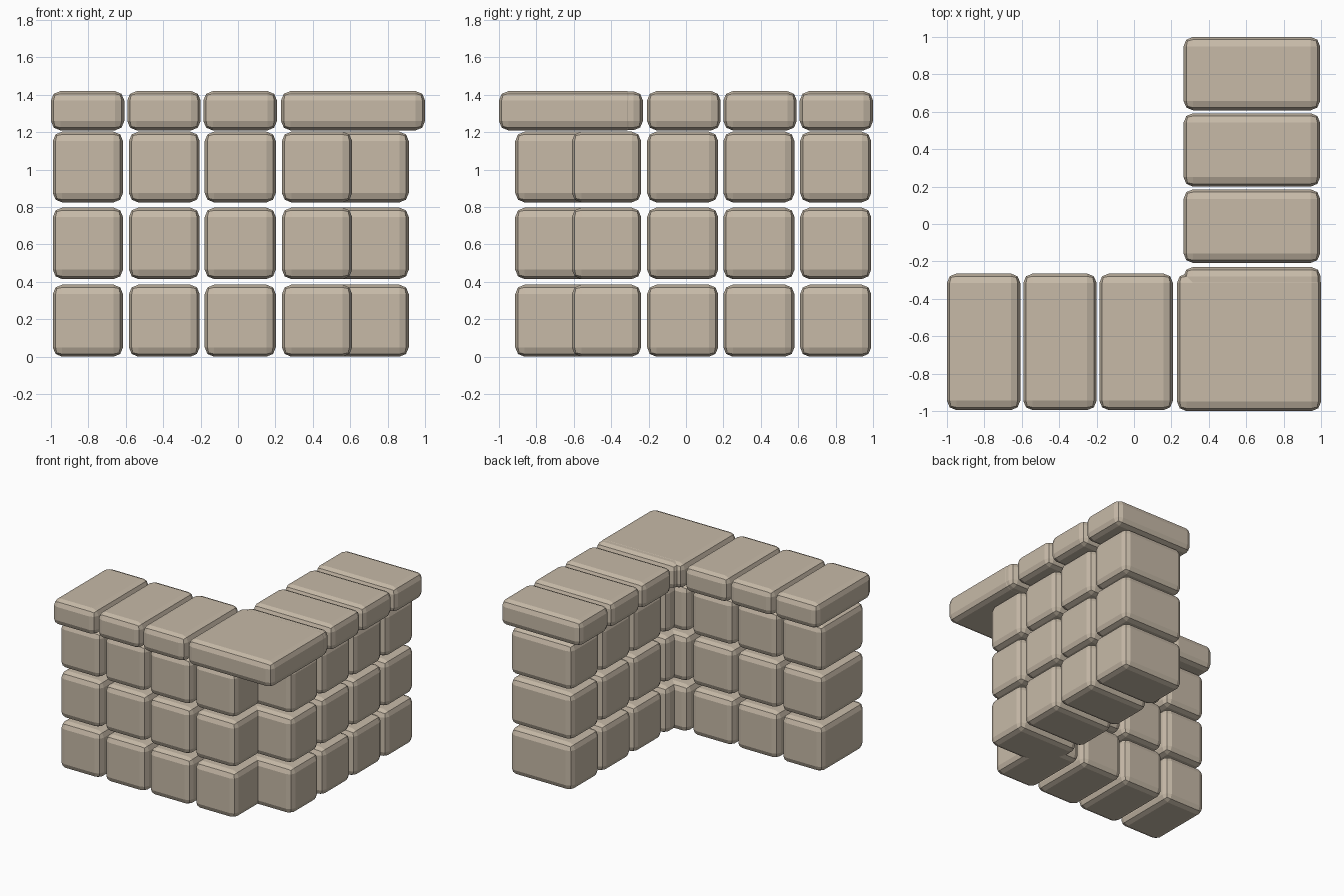
import bpy, bmesh
from mathutils import Vector

if "Cube" in bpy.data.objects:
    bpy.data.objects.remove(bpy.data.objects["Cube"])

stone = bpy.data.materials.new("warm_grey_stone")
stone.diffuse_color = (0.57, 0.49, 0.39, 1)
stone.use_nodes = True
stone.node_tree.nodes["Principled BSDF"].inputs["Base Color"].default_value = stone.diffuse_color


def stone_block(name, xs, ys, zs, bevel=0.05):
    """Flat-shaded box between the given ranges, with edges rounded in two steps."""
    bm = bmesh.new()
    bmesh.ops.create_cube(bm, size=1)
    lo, hi = Vector((xs[0], ys[0], zs[0])), Vector((xs[1], ys[1], zs[1]))
    for v in bm.verts:
        v.co = [(lo[i] + hi[i]) / 2 + v.co[i] * (hi[i] - lo[i]) for i in range(3)]
    bmesh.ops.bevel(bm, geom=bm.edges[:], offset=bevel, segments=2,
                    profile=0.5, affect='EDGES')
    mesh = bpy.data.meshes.new(name)
    bm.to_mesh(mesh)
    bm.free()
    mesh.materials.append(stone)
    ob = bpy.data.objects.new(name, mesh)
    bpy.context.collection.objects.link(ob)
    return ob


# Ranges along the wall: the front wing runs in x, the side wing in y
front_cols = [(-0.99, -0.615), (-0.583, -0.205), (-0.178, 0.202), (0.235, 0.61)]
side_cols = [(-0.61, -0.24), (-0.208, 0.172), (0.20, 0.58), (0.61, 0.99)]
rows = [(0.0, 0.385), (0.415, 0.797), (0.825, 1.203)]

# Wall blocks, interlocking at the corner
for r, z in enumerate(rows):
    for c, span in enumerate(front_cols):
        stone_block(f"front_block_{r}_{c}", span, (-0.913, -0.35), z)
    for c, span in enumerate(side_cols):
        stone_block(f"side_block_{r}_{c}", (0.35, 0.913), span, z)

# Overhanging capstones
cap_z = (1.21, 1.42)
for c, span in enumerate([(-1.0, -0.608), (-0.592, -0.2), (-0.185, 0.208)]):
    stone_block(f"front_cap_{c}", span, (-0.995, -0.265), cap_z)
for c, span in enumerate([(-0.208, 0.185), (0.2, 0.592), (0.608, 1.0)]):
    stone_block(f"side_cap_{c}", (0.265, 0.995), span, cap_z)

# Large corner capstone with a small step at its inner corner
corner = stone_block("corner_cap", (0.23, 1.0), (-1.0, -0.265), cap_z)
lip = stone_block("corner_cap_back", (0.265, 0.998), (-0.9, -0.23), (1.211, 1.419))
lip.hide_render = True
lip.hide_set(True)
union = corner.modifiers.new("join_step", 'BOOLEAN')
union.operation = 'UNION'
union.solver = 'EXACT'
union.object = lip
bpy.context.view_layer.objects.active = corner
bpy.ops.object.modifier_apply(modifier=union.name)
bpy.data.objects.remove(lip)
